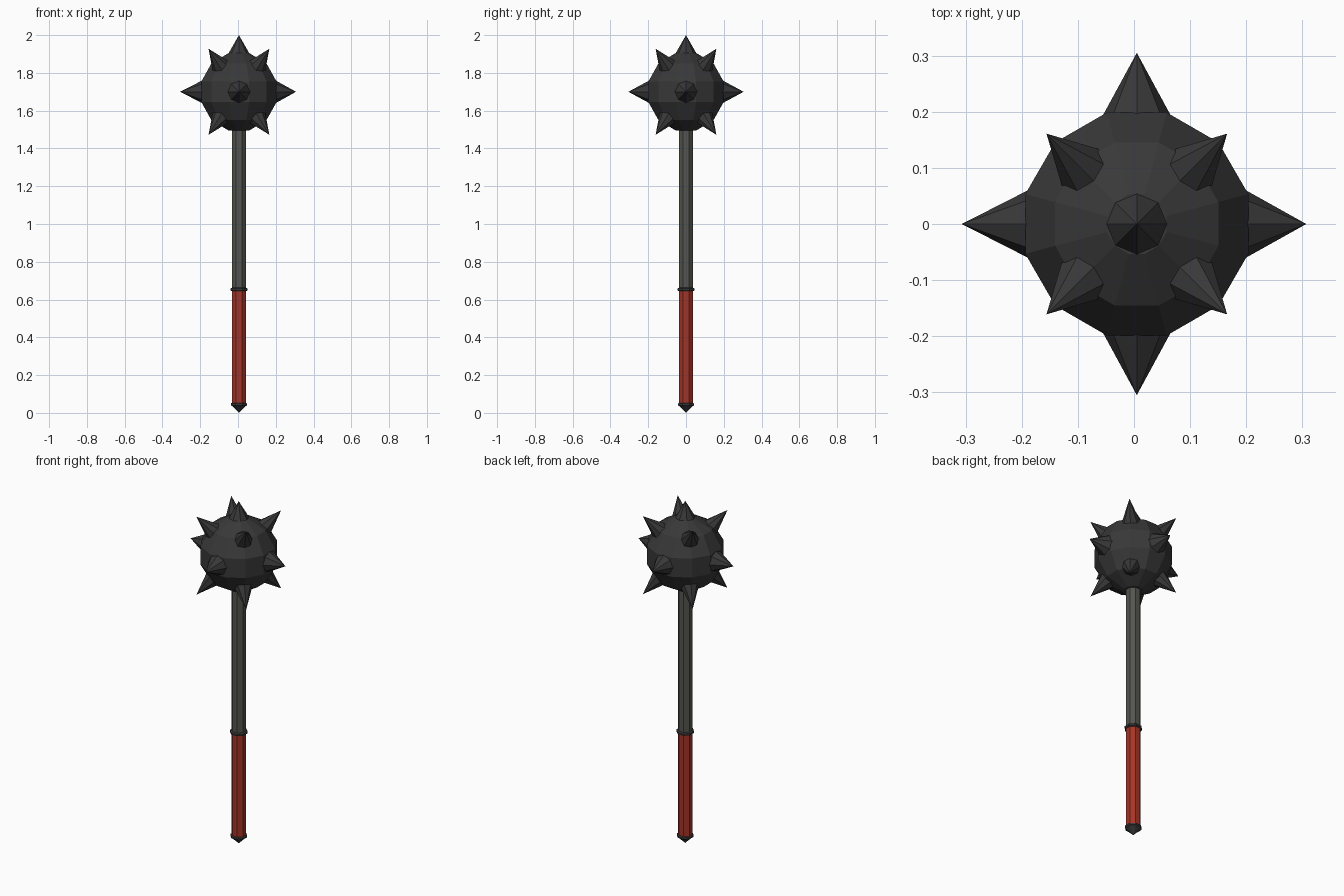
import bpy, bmesh
from math import sin, cos, pi, radians
from mathutils import Vector

if "Cube" in bpy.data.objects:
    bpy.data.objects.remove(bpy.data.objects["Cube"])

CX = 0.005                       # shaft axis sits slightly right of the bounds centre
HEAD = Vector((CX, 0, 1.70))     # centre of the spiked ball


def material(name, rgb):
    m = bpy.data.materials.new(name)
    m.diffuse_color = (*rgb, 1)
    m.use_nodes = True
    m.node_tree.nodes["Principled BSDF"].inputs["Base Color"].default_value = m.diffuse_color
    return m


iron = material("dark_iron", (0.04, 0.04, 0.04))
steel = material("shaft_steel", (0.09, 0.09, 0.08))
leather = material("red_grip", (0.38, 0.035, 0.02))


def add_object(name, bm, mat):
    bmesh.ops.recalc_face_normals(bm, faces=bm.faces)
    me = bpy.data.meshes.new(name)
    bm.to_mesh(me)
    bm.free()
    ob = bpy.data.objects.new(name, me)
    me.materials.append(mat)
    bpy.context.collection.objects.link(ob)
    return ob


def lathe(name, profile, sides, mat, origin, phase=0.5):
    """Revolve (radius, z) points; zero radius makes a tip, open ends are capped."""
    bm = bmesh.new()
    rings = []
    for r, z in profile:
        if r == 0:
            rings.append([bm.verts.new((0, 0, z))] * sides)
        else:
            rings.append([bm.verts.new((r * cos(2 * pi * (i + phase) / sides),
                                        r * sin(2 * pi * (i + phase) / sides), z))
                          for i in range(sides)])
    for a, b in zip(rings, rings[1:]):
        for i in range(sides):
            j = (i + 1) % sides
            bm.faces.new(list(dict.fromkeys((a[i], a[j], b[j], b[i]))))
    for ring in (rings[0], rings[-1]):
        if len(set(ring)) > 1:
            bm.faces.new(ring)
    ob = add_object(name, bm, mat)
    ob.location = origin
    return ob


def spike(name, direction, tip, radius):
    """Eight-sided cone pointing out of the ball."""
    ob = lathe(name, [(radius * 1.15, 0.185), (radius, 0.20), (0, tip)], 8, iron, HEAD, 0)
    ob.rotation_mode = 'QUATERNION'
    ob.rotation_quaternion = Vector(direction).to_track_quat('Z', 'Y')


# Handle: pommel, grip, collar, shaft
base = (CX, 0, 0)
lathe("pommel", [(0, 0), (0.036, 0.034), (0.046, 0.040), (0.046, 0.050), (0.036, 0.056)],
      8, iron, base)
lathe("grip", [(0.040, 0.05), (0.040, 0.65)], 8, leather, base)
lathe("collar", [(0.038, 0.643), (0.048, 0.648), (0.048, 0.658), (0.038, 0.664)],
      8, iron, base)
lathe("shaft", [(0.040, 0.655), (0.040, 1.56)], 8, steel, base)

# Faceted ball
R = 0.213
lathe("ball", [(R * cos(radians(e)), R * sin(radians(e)))
               for e in (-75, -45, -15, 15, 45, 75)], 12, iron, HEAD)

# Axis spikes
for name, d, tip in (("spike_right", (1, 0, 0), 0.302), ("spike_left", (-1, 0, 0), 0.312),
                     ("spike_back", (0, 1, 0), 0.305), ("spike_front", (0, -1, 0), 0.305),
                     ("spike_top", (0, 0, 1), 0.300)):
    spike(name, d, tip, 0.057)

# Diagonal spikes, tilted 45 degrees up and down
s = 2 ** 0.5
for z, level in ((s, "upper"), (-s, "lower")):
    for x, side in ((1, "right"), (-1, "left")):
        for y, face in ((1, "back"), (-1, "front")):
            spike(f"spike_{level}_{face}_{side}", (x, y, z), 0.322, 0.047)
